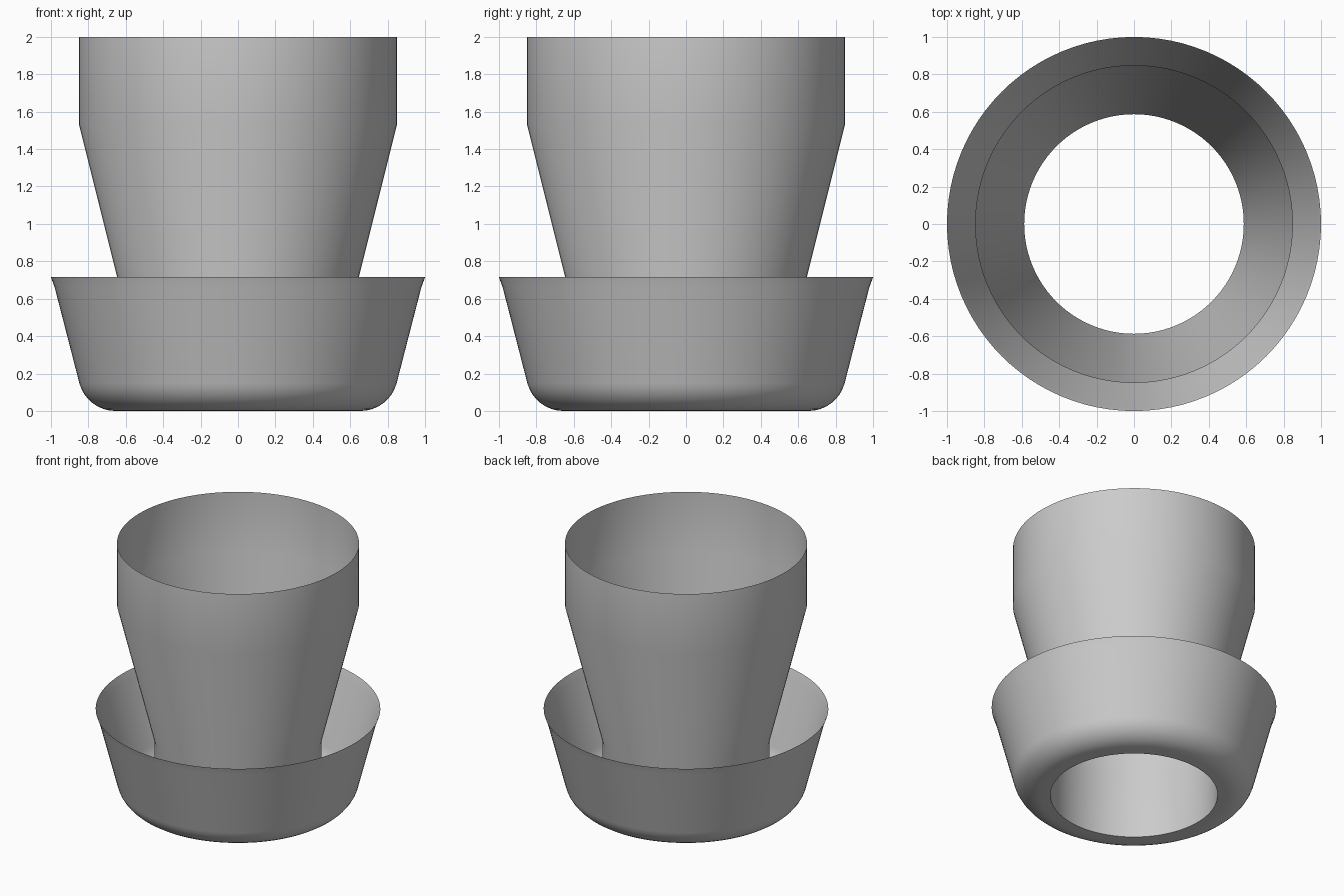
import bpy
import math

cube = bpy.data.objects.get("Cube")
if cube:
    bpy.data.objects.remove(cube, do_unlink=True)

SEGMENTS = 96

clay = bpy.data.materials.new("plain_grey")
clay.use_nodes = True
GREY = (0.6, 0.6, 0.6, 1)
clay.diffuse_color = GREY
clay.node_tree.nodes["Principled BSDF"].inputs["Base Color"].default_value = GREY


def lathe(name, profile):
    """Spin (radius, height) points about z into an open thin shell."""
    verts, faces = [], []
    for r, z in profile:
        for i in range(SEGMENTS):
            a = math.tau * i / SEGMENTS
            verts.append((r * math.cos(a), r * math.sin(a), z))
    for row in range(len(profile) - 1):
        for i in range(SEGMENTS):
            j = (i + 1) % SEGMENTS
            low, high = row * SEGMENTS, (row + 1) * SEGMENTS
            faces.append((low + i, low + j, high + j, high + i))
    mesh = bpy.data.meshes.new(name)
    mesh.from_pydata(verts, [], faces)
    mesh.materials.append(clay)
    obj = bpy.data.objects.new(name, mesh)
    bpy.context.collection.objects.link(obj)
    bpy.ops.object.select_all(action="DESELECT")
    obj.select_set(True)
    bpy.context.view_layer.objects.active = obj
    bpy.ops.object.shade_smooth_by_angle(angle=math.radians(50))
    return obj


# Pot: straight foot, flared body, upright collar
lathe("pot", [(0.587, 0), (0.587, 0.48), (0.85, 1.53), (0.85, 2)])

# Saucer: flat base ring, rounded corner, sloping wall, slightly flared lip
corner_r, corner_z, radius = 0.655, 0.2, 0.2
saucer = [(0.587, 0)]
for k in range(9):
    t = math.radians(-90 + 75 * k / 8)
    saucer.append((corner_r + radius * math.cos(t), corner_z + radius * math.sin(t)))
saucer += [(0.98, 0.66), (1, 0.715)]
lathe("saucer", saucer)
